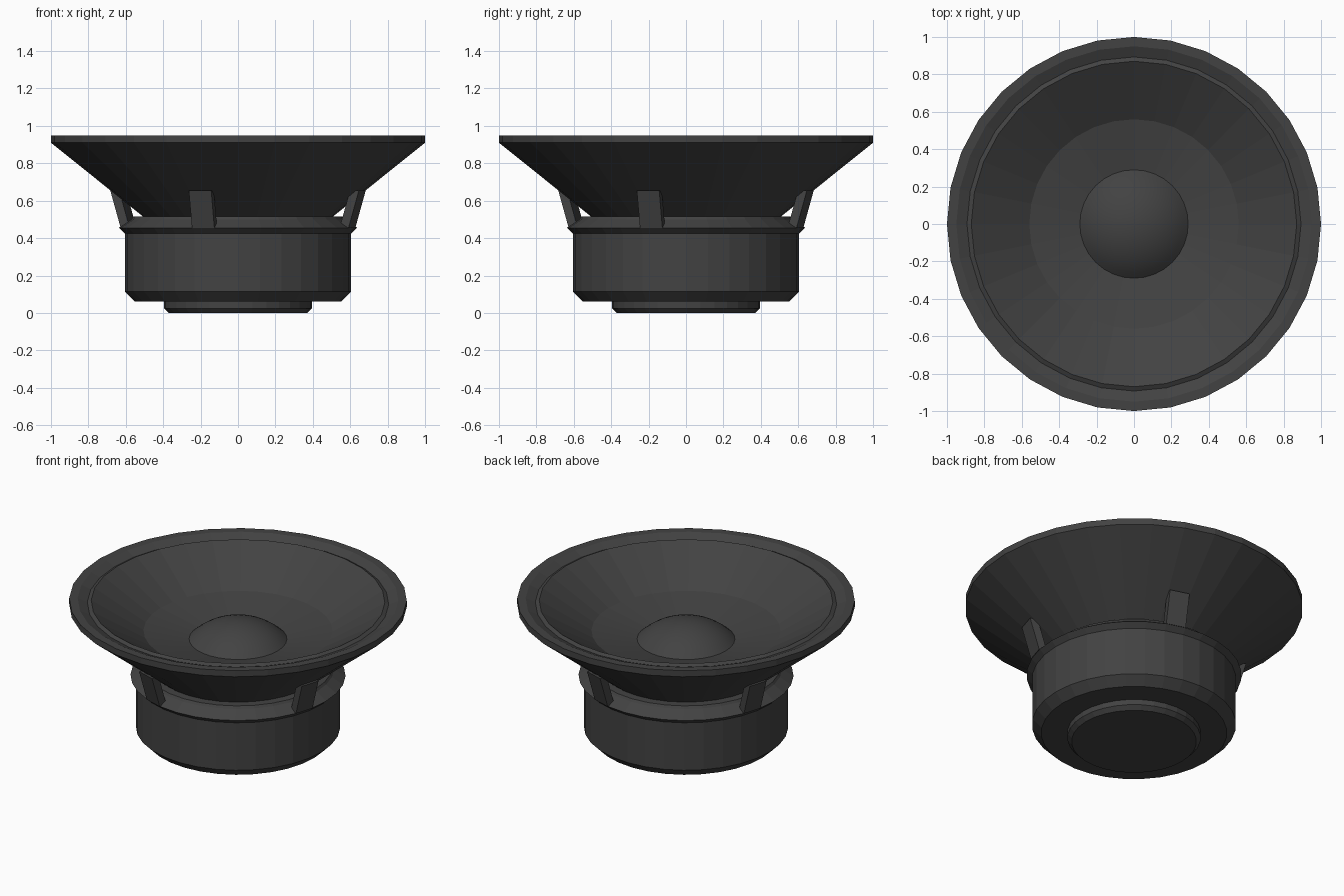
import bpy, bmesh, math
from mathutils import Matrix, Vector

SIDES = 32

cube = bpy.data.objects.get("Cube")
if cube:
    bpy.data.objects.remove(cube, do_unlink=True)

charcoal = bpy.data.materials.new("charcoal")
charcoal.use_nodes = True
color = (0.055, 0.055, 0.055, 1)
charcoal.diffuse_color = color
charcoal.node_tree.nodes["Principled BSDF"].inputs["Base Color"].default_value = color


def finish(bm, name):
    bmesh.ops.remove_doubles(bm, verts=bm.verts, dist=0.0001)
    bmesh.ops.recalc_face_normals(bm, faces=bm.faces)
    mesh = bpy.data.meshes.new(name)
    bm.to_mesh(mesh)
    bm.free()
    mesh.materials.append(charcoal)
    obj = bpy.data.objects.new(name, mesh)
    bpy.context.collection.objects.link(obj)
    return obj


def lathe(name, profile):
    """Revolve (radius, height) points around the z axis."""
    bm = bmesh.new()
    verts = [bm.verts.new((r, 0, z)) for r, z in profile]
    edges = [bm.edges.new(pair) for pair in zip(verts, verts[1:])]
    bmesh.ops.spin(bm, geom=verts + edges, cent=(0, 0, 0), axis=(0, 0, 1),
                   angle=math.tau, steps=SIDES, use_merge=True)
    return finish(bm, name)


# Magnet with chamfered lower edge, and the back plate under it
lathe("magnet", [(0, 0.06), (0.55, 0.06), (0.605, 0.115), (0.605, 0.44), (0, 0.44)])
lathe("back_plate", [(0, 0), (0.37, 0), (0.395, 0.025), (0.395, 0.07), (0, 0.07)])

# Flange that carries the basket
lathe("flange", [(0, 0.425), (0.605, 0.425), (0.637, 0.455), (0.57, 0.5),
                 (0.56, 0.515), (0, 0.515)])

# Basket shell, rim, grooved surround and speaker cone as one closed skin
lathe("basket_and_cone", [(0, 0.505), (0.495, 0.505), (1, 0.91), (1, 0.95),
                          (0.95, 0.95), (0.893, 0.925), (0.87, 0.937),
                          (0.56, 0.745), (0.28, 0.69), (0, 0.69)])

# Dust cap: shallow spherical cap
cap_r, cap_h, cap_z, rings = 0.292, 0.12, 0.69, 8
ball = (cap_r ** 2 + cap_h ** 2) / (2 * cap_h)
sweep = math.asin(cap_r / ball)
arc = [sweep * (1 - i / rings) for i in range(rings + 1)]
cap = lathe("dust_cap", [(ball * math.sin(a), cap_z + cap_h - ball * (1 - math.cos(a)))
                         for a in arc])
cap.data.shade_smooth()

# Four leaning struts between flange and basket
for i in range(4):
    bm = bmesh.new()
    bmesh.ops.create_cube(bm, size=1)
    for v in bm.verts:
        top = v.co.z > 0
        outer = 0.695 if top else 0.637
        v.co = Vector((outer - (0 if v.co.x > 0 else 0.05),
                       v.co.y * 0.125,
                       0.655 if top else 0.455))
    turn = Matrix.Rotation(math.radians(-17 + 90 * i), 4, "Z")
    bmesh.ops.transform(bm, matrix=turn, verts=bm.verts)
    finish(bm, "strut_%d" % (i + 1))
